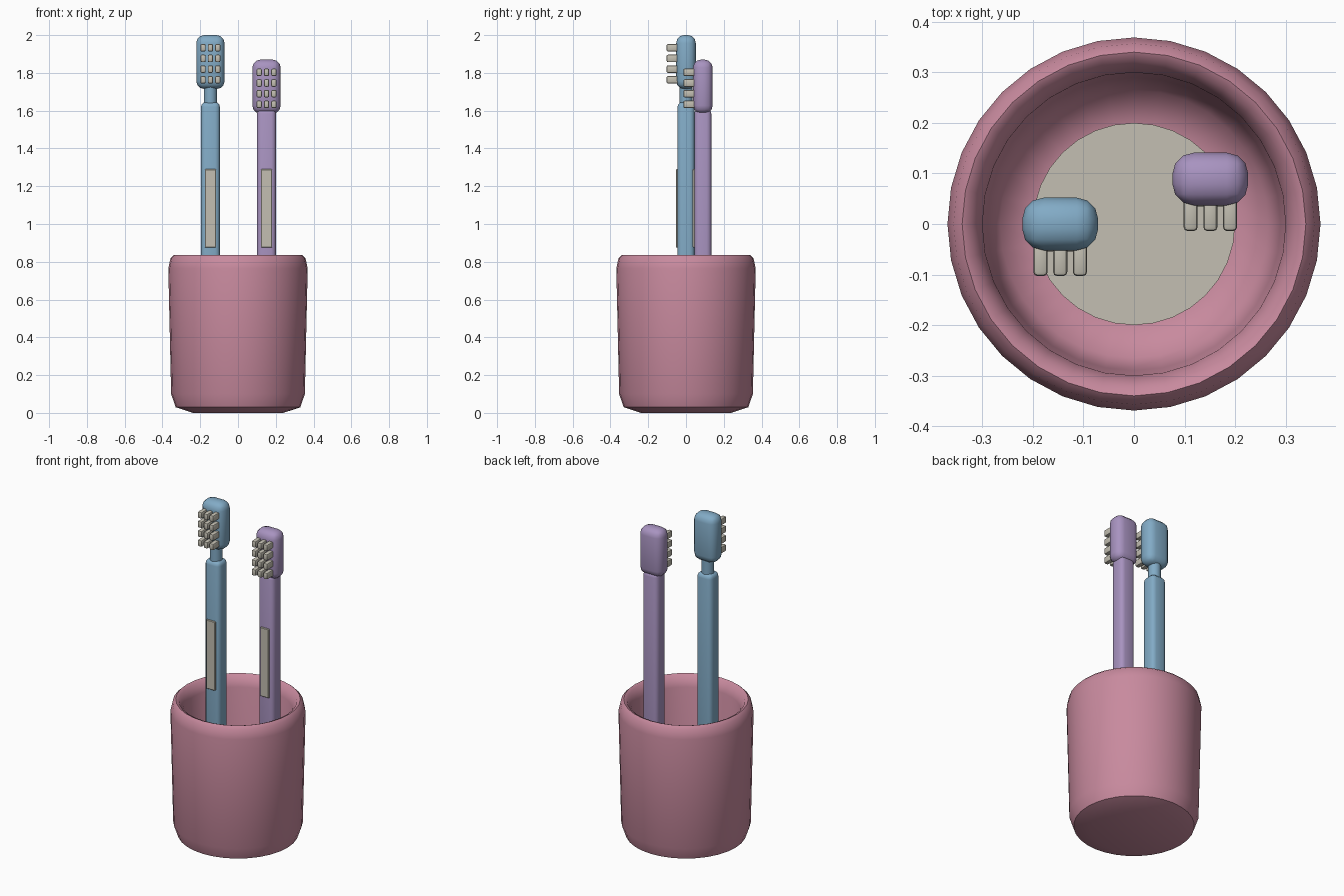
import bpy, bmesh, math
from mathutils import Matrix, Vector

if "Cube" in bpy.data.objects:
    bpy.data.objects.remove(bpy.data.objects["Cube"])


def material(name, rgb):
    m = bpy.data.materials.new(name)
    m.diffuse_color = (*rgb, 1)
    m.use_nodes = True
    m.node_tree.nodes["Principled BSDF"].inputs["Base Color"].default_value = m.diffuse_color
    return m


PINK = material("dusty_pink", (0.578, 0.254, 0.342))
BLUE = material("soft_blue", (0.223, 0.407, 0.565))
PURPLE = material("soft_purple", (0.392, 0.292, 0.527))
CREAM = material("warm_grey", (0.546, 0.521, 0.445))


def finish(name, bm, mat, angle=35):
    bmesh.ops.recalc_face_normals(bm, faces=bm.faces)
    me = bpy.data.meshes.new(name)
    bm.to_mesh(me)
    bm.free()
    me.materials.append(mat)
    ob = bpy.data.objects.new(name, me)
    bpy.context.collection.objects.link(ob)
    bpy.ops.object.select_all(action='DESELECT')
    ob.select_set(True)
    bpy.context.view_layer.objects.active = ob
    bpy.ops.object.shade_smooth_by_angle(angle=math.radians(angle))
    return ob


def add_box(bm, lo, hi, bevel=0.0, seg=3):
    """Box between two corners with all edges rounded."""
    lo, hi = Vector(lo), Vector(hi)
    mat = Matrix.Translation((lo + hi) / 2) @ Matrix.Diagonal((*(hi - lo), 1))
    verts = bmesh.ops.create_cube(bm, size=1, matrix=mat)["verts"]
    if bevel:
        edges = list({e for v in verts for e in v.link_edges})
        bmesh.ops.bevel(bm, geom=edges, offset=bevel, segments=seg,
                        profile=0.5, affect='EDGES')


def box(name, lo, hi, mat, bevel=0.0, seg=3):
    bm = bmesh.new()
    add_box(bm, lo, hi, bevel, seg)
    return finish(name, bm, mat)


def lathe(name, profile, mat, sides=32, angle=50):
    bm = bmesh.new()
    vs = [bm.verts.new((r, 0, z)) for r, z in profile]
    es = [bm.edges.new(p) for p in zip(vs, vs[1:])]
    bmesh.ops.spin(bm, geom=vs + es, cent=(0, 0, 0), axis=(0, 0, 1),
                   angle=math.tau, steps=sides)
    bmesh.ops.remove_doubles(bm, verts=bm.verts, dist=1e-4)
    return finish(name, bm, mat, angle)


FLOOR = 0.10

# Cup: outer wall, rounded rim, inner wall, floor
lathe("cup", [(0, 0), (0.24, 0), (0.33, 0.03), (0.354, 0.10), (0.369, 0.765),
              (0.357, 0.82), (0.34, 0.836), (0.322, 0.828), (0.30, 0.77),
              (0.29, 0.22), (0.265, 0.13), (0.20, FLOOR), (0, FLOOR)], PINK)

# Pad on the floor of the cup
lathe("cup_floor_pad", [(0, FLOOR - 0.01), (0.2, FLOOR - 0.01),
                        (0.2, FLOOR + 0.006), (0, FLOOR + 0.006)], CREAM)


def toothbrush(label, x, y, top, handle_top, mat):
    # Handle standing on the pad
    box(label + "_handle", (x - 0.05, y - 0.045, FLOOR),
        (x + 0.05, y + 0.045, handle_top), mat, 0.025)
    # Neck joining handle and head
    bm = bmesh.new()
    bmesh.ops.create_cone(bm, cap_ends=True, segments=16, radius1=0.035,
                          radius2=0.035, depth=0.2,
                          matrix=Matrix.Translation((x, y, handle_top + 0.04)))
    finish(label + "_neck", bm, mat)
    # Head
    box(label + "_head", (x - 0.075, y - 0.052, top - 0.285),
        (x + 0.075, y + 0.052, top), mat, 0.042)
    # Grip plate on the front of the handle
    box(label + "_grip", (x - 0.029, y - 0.054, 0.875),
        (x + 0.029, y - 0.04, 1.29), CREAM, 0.003, 1)
    # Bristle tufts, three across and four high
    bm = bmesh.new()
    for i in range(3):
        for j in range(4):
            bx, bz = x + (i - 1) * 0.039, top - 0.067 - j * 0.0565
            add_box(bm, (bx - 0.014, y - 0.103, bz - 0.02),
                    (bx + 0.014, y - 0.03, bz + 0.02), 0.008, 2)
    finish(label + "_bristles", bm, CREAM)


toothbrush("blue_brush", -0.146, 0.0, 2.0, 1.645, BLUE)
toothbrush("purple_brush", 0.151, 0.089, 1.87, 1.61, PURPLE)
